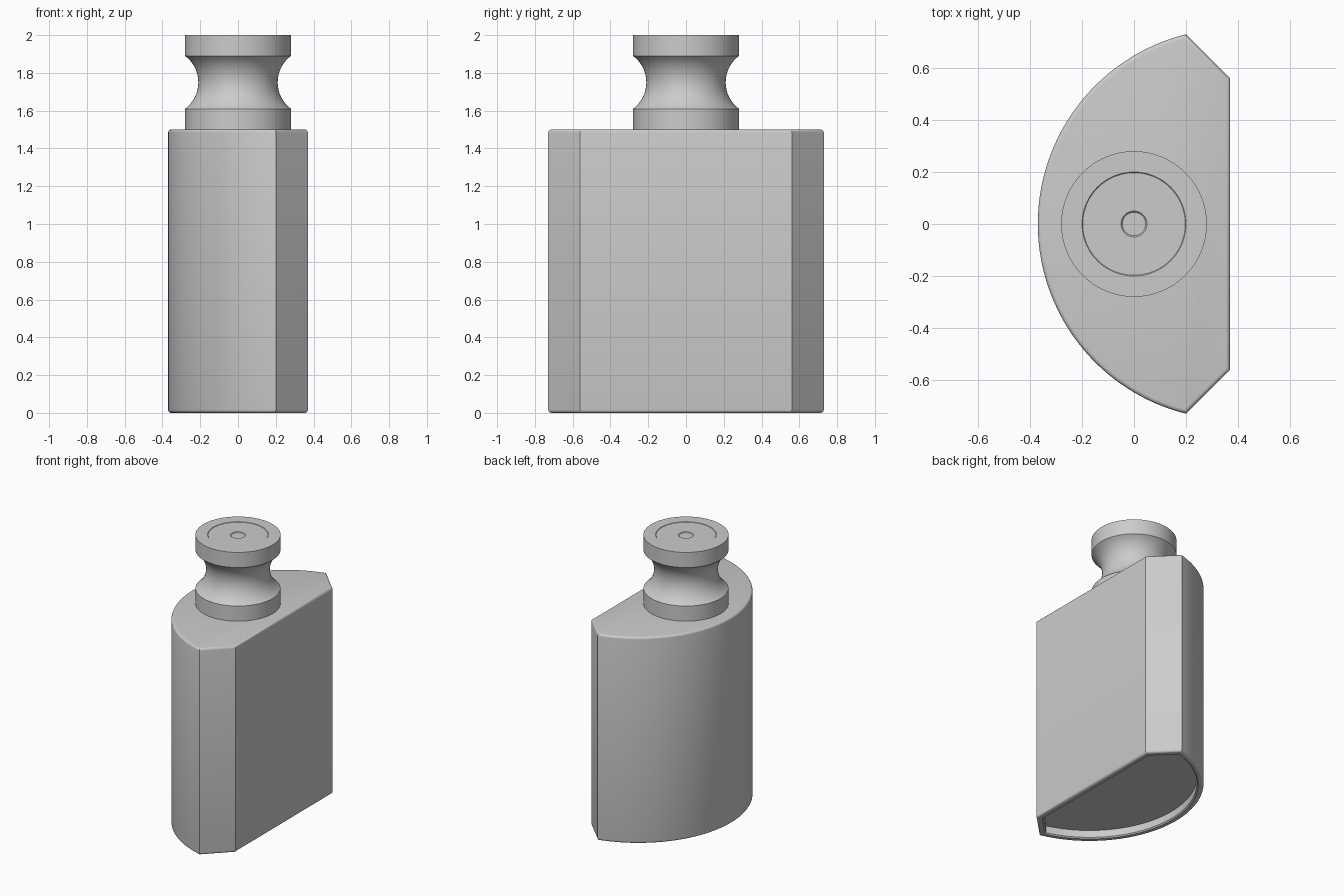
import bpy, bmesh, math
from mathutils import Vector

if "Cube" in bpy.data.objects:
    bpy.data.objects.remove(bpy.data.objects["Cube"])

metal = bpy.data.materials.new("grey metal")
metal.diffuse_color = (0.6, 0.6, 0.6, 1)
metal.use_nodes = True
metal.node_tree.nodes["Principled BSDF"].inputs["Base Color"].default_value = metal.diffuse_color


def inset(pts, d):
    """Move a counter-clockwise outline inwards by d with mitred corners."""
    out = []
    n = len(pts)
    for i in range(n):
        a = (pts[i] - pts[i - 1]).normalized()
        b = (pts[(i + 1) % n] - pts[i]).normalized()
        na, nb = Vector((-a.y, a.x)), Vector((-b.y, b.x))
        out.append(pts[i] + (na + nb) * d / (1 + na.dot(nb)))
    return out


def loft(name, rings):
    """Skin closed rings of 3D points from bottom to top and cap both ends."""
    bm = bmesh.new()
    loops = [[bm.verts.new(p) for p in ring] for ring in rings]
    n = len(loops[0])
    for lo, hi in zip(loops, loops[1:]):
        for i in range(n):
            j = (i + 1) % n
            bm.faces.new((lo[i], lo[j], hi[j], hi[i]))
    bm.faces.new(loops[0][::-1])
    bm.faces.new(loops[-1])
    bmesh.ops.recalc_face_normals(bm, faces=bm.faces[:])
    mesh = bpy.data.meshes.new(name)
    bm.to_mesh(mesh)
    bm.free()
    mesh.materials.append(metal)
    obj = bpy.data.objects.new(name, mesh)
    bpy.context.collection.objects.link(obj)
    bpy.ops.object.select_all(action='DESELECT')
    obj.select_set(True)
    bpy.context.view_layer.objects.active = obj
    bpy.ops.object.shade_smooth_by_angle(angle=math.radians(30))
    return obj


# Body outline: wide arc on the -x side, flat +x side with two chamfered corners
cx, r = 0.382, 0.752
end = math.acos((0.2 - cx) / r)
steps = 64
outline = [Vector((0.37, -0.56)), Vector((0.37, 0.56))]
for k in range(steps + 1):
    t = end + (2 * math.pi - 2 * end) * k / steps
    outline.append(Vector((cx + r * math.cos(t), r * math.sin(t))))

# Body: recessed underside, rim, and rounded bottom and top edges
e, top = 0.016, 1.5
arc = [math.radians(a) for a in (0, 22.5, 45, 67.5, 90)]
profile = [(0.045, 0.06), (0.045, 0.008), (0.037, 0)]
profile += [(e * (1 - math.sin(a)), e * (1 - math.cos(a))) for a in arc]
profile += [(e * (1 - math.cos(a)), top - e * (1 - math.sin(a))) for a in arc]
loft("weight_body", [[(p.x, p.y, z) for p in inset(outline, d)] for d, z in profile])

# Knob: two collars with a concave neck, shallow dish and centre dimple on top
neck_r, mid, half = 0.175, 1.75, 0.14
swing = math.asin(half / neck_r)
knob = [(0.28, 1.49)]
for k in range(17):
    t = -swing + 2 * swing * k / 16
    knob.append((0.385 - neck_r * math.cos(t), mid + neck_r * math.sin(t)))
knob[1], knob[-1] = (0.28, mid - half), (0.28, mid + half)
knob += [(0.28, 2.0), (0.2, 2.0), (0.197, 1.997), (0.05, 1.997), (0.045, 1.992)]
seg = 96
loft("grip_knob", [[(q * math.cos(2 * math.pi * i / seg), q * math.sin(2 * math.pi * i / seg), z)
                    for i in range(seg)] for q, z in knob])
